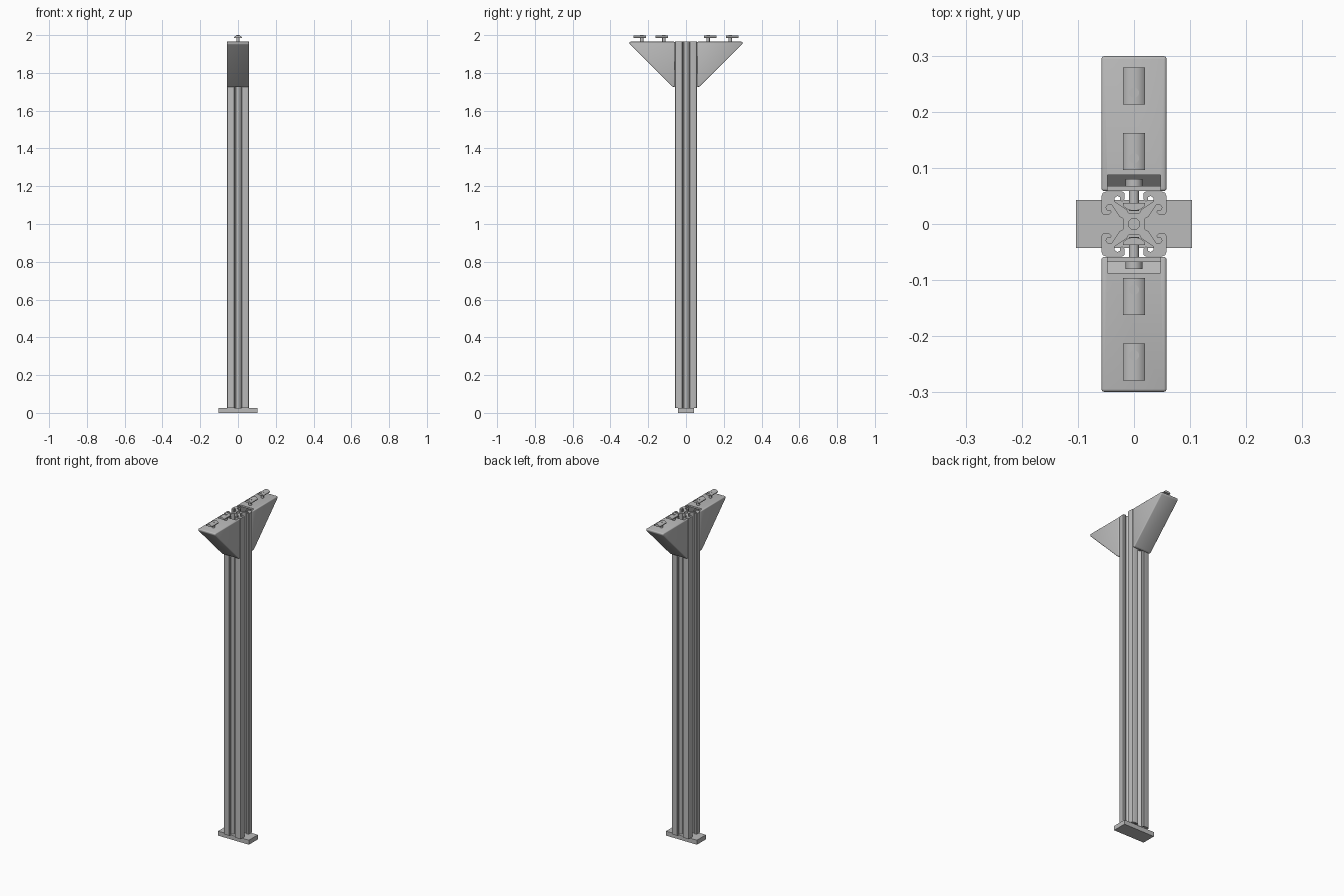
import bpy, bmesh, math
from mathutils import Matrix, Vector

cube = bpy.data.objects.get("Cube")
if cube:
    bpy.data.objects.remove(cube, do_unlink=True)

GREY = (0.5, 0.5, 0.5, 1)
grey = bpy.data.materials.new("aluminium grey")
grey.use_nodes = True
grey.diffuse_color = GREY
grey.node_tree.nodes["Principled BSDF"].inputs["Base Color"].default_value = GREY

TOP = 1.965    # top of the post
FACE = 0.058   # half width of the post
BASE = 0.027   # thickness of the foot


def finish(obj):
    """Apply the material and smooth only the shallow edges."""
    obj.data.materials.clear()
    obj.data.materials.append(grey)
    bpy.ops.object.select_all(action='DESELECT')
    obj.select_set(True)
    bpy.context.view_layer.objects.active = obj
    bpy.ops.object.shade_smooth_by_angle(angle=math.radians(35))
    return obj


def from_bmesh(name, bm):
    bmesh.ops.recalc_face_normals(bm, faces=bm.faces)
    mesh = bpy.data.meshes.new(name)
    bm.to_mesh(mesh)
    bm.free()
    obj = bpy.data.objects.new(name, mesh)
    bpy.context.collection.objects.link(obj)
    return obj


def prism(bm, points, depth):
    """Extrude a closed outline of 3D points along a vector."""
    face = bm.faces.new([bm.verts.new(p) for p in points])
    new = bmesh.ops.extrude_face_region(bm, geom=[face])["geom"]
    moved = [v for v in new if isinstance(v, bmesh.types.BMVert)]
    bmesh.ops.translate(bm, verts=moved, vec=depth)


def side_prism(bm, outline, half):
    prism(bm, [(-half, y, z) for y, z in outline], Vector((2 * half, 0, 0)))


def cylinder(bm, radius, low, high):
    bmesh.ops.create_cone(bm, cap_ends=True, segments=20, radius1=radius,
                          radius2=radius, depth=high - low,
                          matrix=Matrix.Translation((0, 0, (low + high) / 2)))


# Foot plate
bm = bmesh.new()
side_prism(bm, [(-0.043, 0), (0.043, 0), (0.043, BASE), (-0.043, BASE)], 0.103)
finish(from_bmesh("foot_plate", bm))

# Slotted post: one eighth of the section, mirrored and turned
eighth = [(0.020, 0.010), (0.026, 0.013), (0.034, 0.025), (0.040, 0.034),
          (0.046, 0.035), (0.050, 0.030), (0.048, 0.025), (0.042, 0.025),
          (0.040, 0.021), (0.044, 0.017), (0.055, 0.017), (FACE, 0.021),
          (FACE, 0.049), (0.0555, 0.0555)]
quarter = eighth + [(y, x) for x, y in reversed(eighth[:-1])]
section = []
for turn in range(4):
    c, s = round(math.cos(turn * math.pi / 2)), round(math.sin(turn * math.pi / 2))
    section += [(x * c - y * s, x * s + y * c) for x, y in quarter]
bore = [(0.01 * math.cos(a * math.pi / 8), 0.01 * math.sin(a * math.pi / 8))
        for a in range(16)]
curve = bpy.data.curves.new("post", 'CURVE')
curve.dimensions = '2D'
curve.fill_mode = 'BOTH'
curve.extrude = (TOP - BASE) / 2
for loop in (section, bore):
    spline = curve.splines.new('POLY')
    spline.points.add(len(loop) - 1)
    for point, (x, y) in zip(spline.points, loop):
        point.co = (x, y, 0, 1)
    spline.use_cyclic_u = True
post = bpy.data.objects.new("post", curve)
bpy.context.collection.objects.link(post)
post.location.z = (TOP + BASE) / 2
bpy.ops.object.select_all(action='DESELECT')
post.select_set(True)
bpy.context.view_layer.objects.active = post
bpy.ops.object.convert(target='MESH')
finish(bpy.context.view_layer.objects.active)

# Bracket: rounded wedge, hollowed, with a notch in the inner top corner
inner = FACE + 0.0005
bm = bmesh.new()
side_prism(bm, [(inner, TOP), (0.299, TOP), (0.299, TOP - 0.012),
                (inner + 0.012, 1.726), (inner, 1.726)], FACE)
bmesh.ops.recalc_face_normals(bm, faces=bm.faces)
bmesh.ops.bevel(bm, geom=bm.edges[:], offset=0.005, segments=3,
                affect='EDGES', profile=0.5, clamp_overlap=True)
bracket = from_bmesh("back_bracket", bm)
hollow = bmesh.new()
side_prism(hollow, [(0.068, TOP - 0.01), (0.279, TOP - 0.01), (0.068, 1.744)], 0.048)
notch = bmesh.new()
side_prism(notch, [(0.05, TOP - 0.029), (0.087, TOP - 0.029),
                   (0.087, 2), (0.05, 2)], 0.0475)
cutters = [from_bmesh("hollow_cutter", hollow), from_bmesh("notch_cutter", notch)]
for cutter in cutters:
    cutter.hide_render = True
    cut = bracket.modifiers.new("cut", 'BOOLEAN')
    cut.operation = 'DIFFERENCE'
    cut.solver = 'EXACT'
    cut.object = cutter
bpy.context.view_layer.update()
graph = bpy.context.evaluated_depsgraph_get()
carved = bpy.data.meshes.new_from_object(bracket.evaluated_get(graph))
bracket.modifiers.clear()
bracket.data = carved
for cutter in cutters:
    bpy.data.objects.remove(cutter, do_unlink=True)
finish(bracket)
front = bracket.copy()
front.name = "front_bracket"
front.rotation_euler.z = math.pi
bpy.context.collection.objects.link(front)


def slot_bolt(name, origin, along, up):
    """Bolt with a domed slot nut, pointing along up."""
    bm = bmesh.new()
    half = [(0.020, 0.021), (0.020, 0.025), (0.016, 0.029),
            (0.011, 0.032), (0.005, 0.034)]
    dome = half + [(-x, z) for x, z in reversed(half)]
    prism(bm, [(x, -0.021, z) for x, z in dome], Vector((0, 0.066, 0)))
    cylinder(bm, 0.009, -0.012, 0.035)
    cylinder(bm, 0.015, -0.022, -0.010)
    obj = from_bmesh(name, bm)
    along, up = Vector(along), Vector(up)
    turn = Matrix((along.cross(up), along, up)).transposed().to_4x4()
    obj.data.transform(Matrix.Translation(origin) @ turn)
    finish(obj)


# Bolts on each bracket: two upright, two into the post slot
for side, label in ((1, "back"), (-1, "front")):
    for reach, place in ((0.059, "inner"), (0.176, "outer")):
        slot_bolt(f"{label}_{place}_top_bolt", (0, side * (FACE + reach), TOP),
                  (0, side, 0), (0, 0, 1))
        slot_bolt(f"{label}_{place}_post_bolt", (0, side * FACE, TOP - reach),
                  (0, 0, -1), (0, -side, 0))
